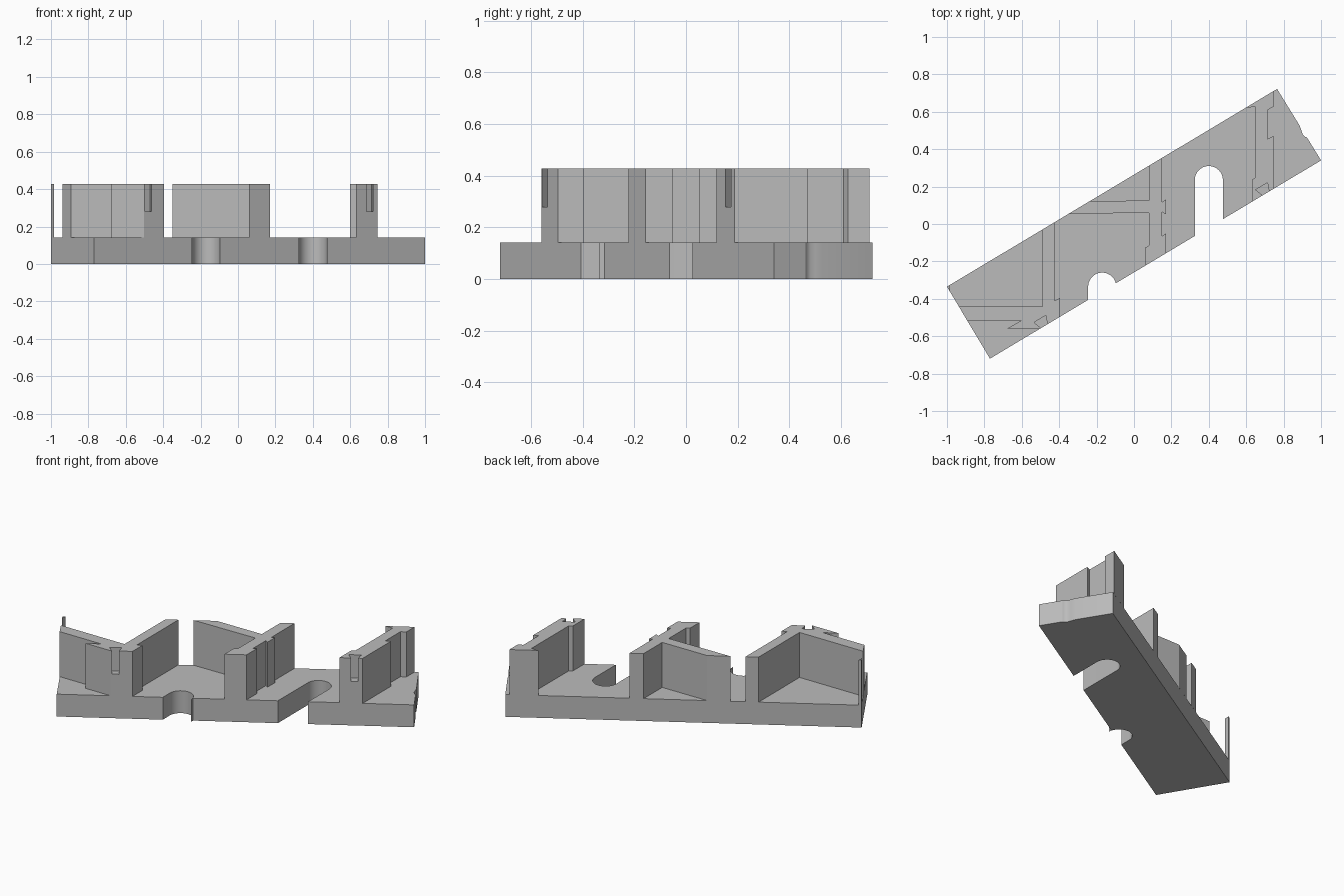
import bpy, bmesh, math
from mathutils import Vector

if "Cube" in bpy.data.objects:
    bpy.data.objects.remove(bpy.data.objects["Cube"])

BASE_TOP, WALL_TOP, SLOT_FLOOR = 0.142, 0.428, 0.28

grey = bpy.data.materials.new("plain_grey")
grey.use_nodes = True
colour = (0.5, 0.5, 0.5, 1)
grey.diffuse_color = colour
grey.node_tree.nodes["Principled BSDF"].inputs["Base Color"].default_value = colour


def prism(name, outline, z0, z1):
    """Extrude a plan outline between two heights."""
    bm = bmesh.new()
    face = bm.faces.new([bm.verts.new((p[0], p[1], z0)) for p in outline])
    new = bmesh.ops.extrude_face_region(bm, geom=[face])["geom"]
    top = [v for v in new if isinstance(v, bmesh.types.BMVert)]
    bmesh.ops.translate(bm, verts=top, vec=(0, 0, z1 - z0))
    bmesh.ops.recalc_face_normals(bm, faces=bm.faces)
    mesh = bpy.data.meshes.new(name)
    bm.to_mesh(mesh)
    bm.free()
    mesh.materials.append(grey)
    ob = bpy.data.objects.new(name, mesh)
    bpy.context.collection.objects.link(ob)
    return ob


def front(x):
    """Point on the slanted front edge."""
    return (x, -0.72 + (x + 0.77) * 0.599)


def back(x):
    """Point on the slanted back edge."""
    return (x, -0.335 + (x + 1) * 0.599)


def notch(cx, cy, r, n=24):
    """Round-ended notch running in from the front edge."""
    arc = [(cx - r * math.cos(math.pi * i / n), cy + r * math.sin(math.pi * i / n))
           for i in range(n + 1)]
    return [front(cx - r)] + arc + [front(cx + r)]


# Base slab with two round-ended notches and a small dent in its end
base = prism("base_slab",
             [(-0.77, -0.72)] + notch(-0.17, -0.335, 0.075) + notch(0.4, 0.235, 0.075)
             + [(1, 0.34), (0.925, 0.462), (0.912, 0.468), (0.901, 0.481),
                (0.895, 0.5), (0.885, 0.527), (0.765, 0.722), (-1, -0.335)],
             0, BASE_TOP)

# Left wall with its side arm
left_wall = prism("left_wall",
                  [(-0.937, -0.44), (-0.893, -0.515), (-0.6, -0.515), (-0.68, -0.56),
                   front(-0.503), front(-0.395), (-0.395, -0.395), (-0.425, -0.41),
                   back(-0.425), back(-0.49), (-0.49, -0.44)],
                  BASE_TOP, WALL_TOP)

# Middle wall with its side arm and a locating rib
middle_wall = prism("middle_wall",
                    [back(-0.35), (0.08, 0.06), (0.08, -0.115), (0.06, -0.127),
                     front(0.06), front(0.17), (0.17, -0.05), (0.15, -0.065),
                     (0.15, 0.065), (0.17, 0.052), (0.17, 0.13), (0.15, 0.117),
                     back(0.15), back(0.08), (0.08, 0.125), back(-0.235)],
                    BASE_TOP, WALL_TOP)

# Right wall with thickened ends
right_wall = prism("right_wall",
                   [front(0.63), front(0.745), (0.745, 0.47), (0.715, 0.455),
                    (0.715, 0.61), (0.745, 0.627), back(0.745), back(0.6),
                    (0.65, 0.625), (0.65, 0.25), (0.63, 0.237)],
                   BASE_TOP, WALL_TOP)

# Thin post on the left corner
prism("corner_post", [(-1, -0.335), (-0.985, -0.36), (-0.985, -0.326)], BASE_TOP, WALL_TOP)

# Dovetail slots in the front ends of the outer walls
along = Vector((0.858, 0.514))
inward = Vector((-0.514, 0.858))
for wall, x in ((left_wall, -0.48), (right_wall, 0.705)):
    centre = Vector(front(x))
    outline = [centre + along * a + inward * d for a, d in
               ((-0.02, -0.03), (0.02, -0.03), (0.02, 0),
                (0.037, 0.045), (-0.037, 0.045), (-0.02, 0))]
    cutter = prism(wall.name + "_slot_cutter", outline, SLOT_FLOOR, WALL_TOP + 0.1)
    cutter.hide_render = True
    cutter.hide_viewport = True
    cut = wall.modifiers.new("dovetail_slot", "BOOLEAN")
    cut.operation = "DIFFERENCE"
    cut.solver = "EXACT"
    cut.object = cutter

# Smooth the notch curves, keep the corners sharp
bpy.ops.object.select_all(action="DESELECT")
base.select_set(True)
bpy.context.view_layer.objects.active = base
bpy.ops.object.shade_smooth_by_angle(angle=math.radians(30))
